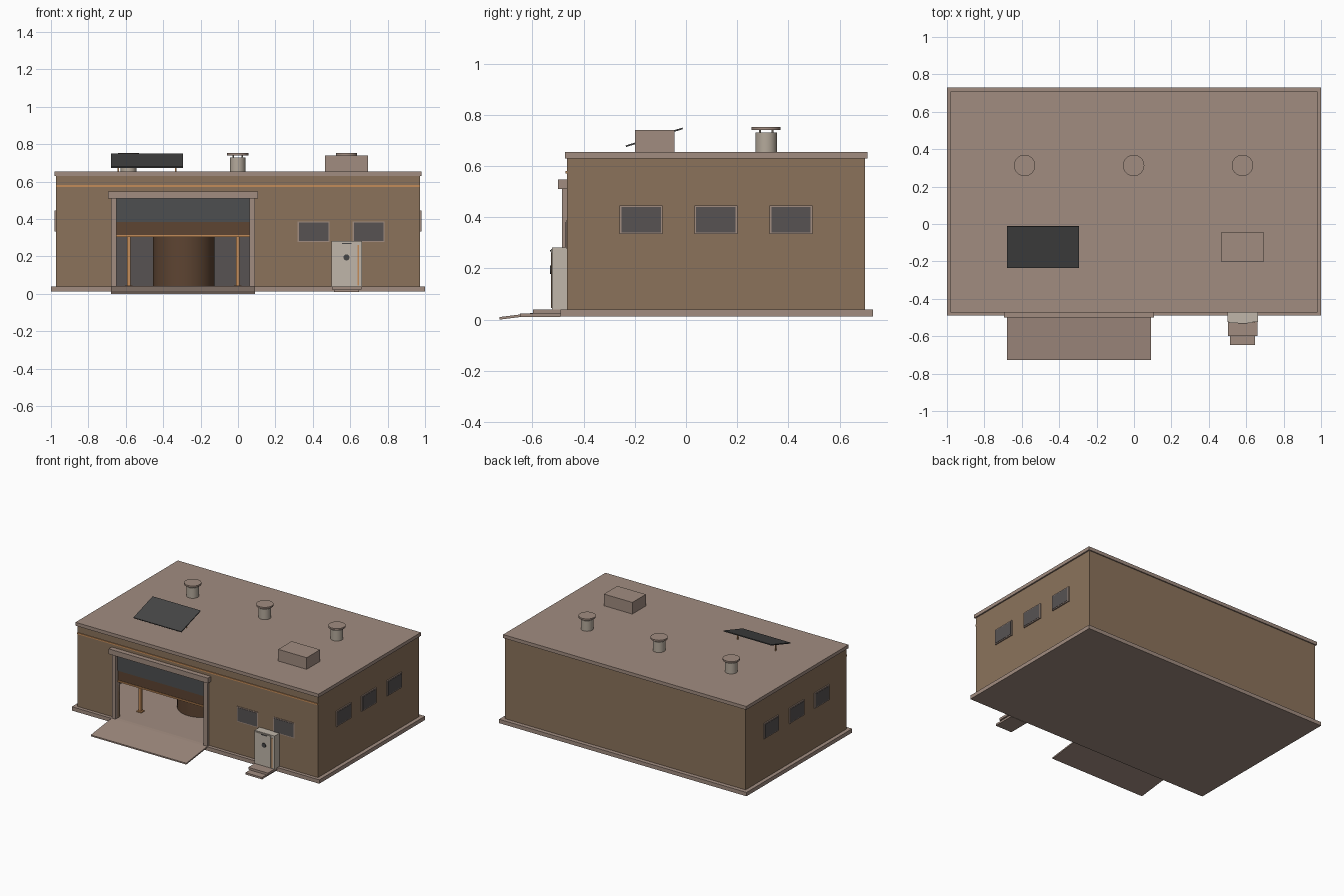
import bpy, math

if "Cube" in bpy.data.objects:
    bpy.data.objects.remove(bpy.data.objects["Cube"])

def mat(name, r, g, b):
    m = bpy.data.materials.new(name)
    m.diffuse_color = (r, g, b, 1)
    m.use_nodes = True
    m.node_tree.nodes["Principled BSDF"].inputs["Base Color"].default_value = m.diffuse_color
    return m

WALL = mat("tan wall", .258, .171, .105)
TRIM = mat("taupe trim", .356, .262, .216)
GLASS = mat("dark window", .095, .086, .086)
SHUTTER = mat("shutter grey", .075, .078, .080)
PANEL = mat("panel charcoal", .061, .061, .061)
CREAM = mat("pale cream", .53, .47, .40)
VENT = mat("vent grey", .46, .40, .33)
ORANGE = mat("copper orange", .546, .262, .102)
BROWN = mat("dark brown", .110, .058, .032)

def prism(name, pts, x0, x1, m):
    """Extrude a (y, z) outline from x0 to x1."""
    n = len(pts)
    verts = [(x, y, z) for x in (x0, x1) for y, z in pts]
    faces = [tuple(range(n))[::-1], tuple(range(n, 2 * n))]
    faces += [(i, (i + 1) % n, n + (i + 1) % n, n + i) for i in range(n)]
    me = bpy.data.meshes.new(name)
    me.from_pydata(verts, [], faces)
    me.materials.append(m)
    ob = bpy.data.objects.new(name, me)
    bpy.context.collection.objects.link(ob)
    return ob

def box(name, x0, x1, y0, y1, z0, z1, m):
    return prism(name, [(y0, z0), (y1, z0), (y1, z1), (y0, z1)], x0, x1, m)

def cyl(name, x, y, z0, z1, r, m, n=32, rot=(0, 0, 0)):
    bpy.ops.mesh.primitive_cylinder_add(vertices=n, radius=r, depth=z1 - z0,
                                        location=(x, y, (z0 + z1) / 2), rotation=rot)
    ob = bpy.context.object
    ob.name = name
    ob.data.materials.append(m)
    bpy.ops.object.shade_smooth_by_angle(angle=math.radians(40))
    return ob

# foundation, walls around the gate opening, roof
X, YF, YB, T = .972, -.465, .70, .03
OL, OR, OT = -.65, .062, .51
box("foundation", -1, 1, -.49, .73, .012, .04, TRIM)
box("back_wall", -X, X, YB - T, YB, .04, .63, WALL)
box("left_wall", -X, -X + T, YF, YB - T, .04, .63, WALL)
box("right_wall", X - T, X, YF, YB - T, .04, .63, WALL)
box("front_wall_left", -X + T, OL, YF, YF + T, .04, .63, WALL)
box("front_wall_right", OR, X - T, YF, YF + T, .04, .63, WALL)
box("front_wall_top", OL, OR, YF, YF + T, OT, .63, WALL)
box("roof", -.982, .982, -.473, .708, .63, .655, TRIM)
box("front_stripe", -X, X, -.470, YF, .570, .581, ORANGE)

# gate frame, half-raised shutter and ramp
box("gate_post_left", -.68, OL, -.485, YF + T, .04, OT, TRIM)
box("gate_post_right", OR, .092, -.485, YF + T, .04, OT, TRIM)
box("gate_lintel", -.695, .107, -.50, YF, OT, .548, TRIM)
box("shutter", OL, OR, -.460, -.448, .385, OT, SHUTTER)
box("shutter_lower_band", OL, OR, -.455, -.445, .312, .387, BROWN)
box("shutter_bar", OL, OR, -.460, -.442, .303, .314, ORANGE)
prism("ramp", [(-.728, 0), (-.49, .03), (-.465, .034), (-.465, .042), (-.49, .040),
               (-.728, .010)], -.68, .092, TRIM)

# interior: posts, tank, dark partition
for x in (-.585, -.002):
    box("inner_post", x - .009, x + .009, -.299, -.281, .04, .40, ORANGE)
    box("post_foot", x - .02, x + .02, -.31, -.27, .04, .046, ORANGE)
cyl("tank", -.29, 0, .04, .40, .165, BROWN, 48)
box("partition", -X + T, X - T, .40, .41, .04, .63, GLASS)

# framed windows
def window_side(s, y):
    a, b = sorted((s * X, s * (X + .008)))
    box("side_window_frame", a, b, y - .084, y + .084, .334, .446, TRIM)
    a, b = sorted((s * X, s * (X + .010)))
    box("side_window_glass", a, b, y - .077, y + .077, .341, .439, GLASS)

for s in (-1, 1):
    for y in (-.175, .117, .41):
        window_side(s, y)
for x in (.404, .698):
    box("front_window_frame", x - .085, x + .085, -.469, YF, .277, .388, TRIM)
    box("front_window_glass", x - .079, x + .079, -.471, YF, .283, .382, GLASS)

# entrance kiosk with steps
box("kiosk", .50, .662, -.523, YF, .04, .282, CREAM)
box("kiosk_door", .508, .634, -.528, -.523, .045, .275, CREAM)
box("kiosk_stripe", .638, .646, -.526, -.523, .045, .262, ORANGE)
box("kiosk_slot", .556, .606, -.531, -.528, .266, .272, PANEL)
cyl("kiosk_porthole", .58, -.529, .195 - .003, .195 + .003, .016, PANEL, 20, (math.pi / 2, 0, 0))
box("upper_step", .502, .66, -.598, -.49, .024, .040, TRIM)
box("lower_step", .514, .648, -.648, -.49, .010, .024, TRIM)

# roof vents
for x in (-.585, -.002, .58):
    cyl("vent_pipe", x, .313, .655, .730, .042, VENT)
    cyl("vent_cap", x, .313, .740, .752, .057, TRIM)
    for k in range(4):
        a = math.pi / 4 + k * math.pi / 2
        cyl("vent_pin", x + .034 * math.cos(a), .313 + .034 * math.sin(a),
            .73, .741, .004, VENT, 8)

# roof unit
box("roof_unit", .465, .695, -.20, -.045, .655, .740, TRIM)

# tilted roof panel on thin legs
prism("roof_panel", [(-.234, .674), (-.012, .744), (-.014, .750), (-.236, .680)],
      -.68, -.293, PANEL)
for x in (-.64, -.333):
    box("panel_leg", x - .004, x + .004, -.124, -.116, .655, .710, ORANGE)
